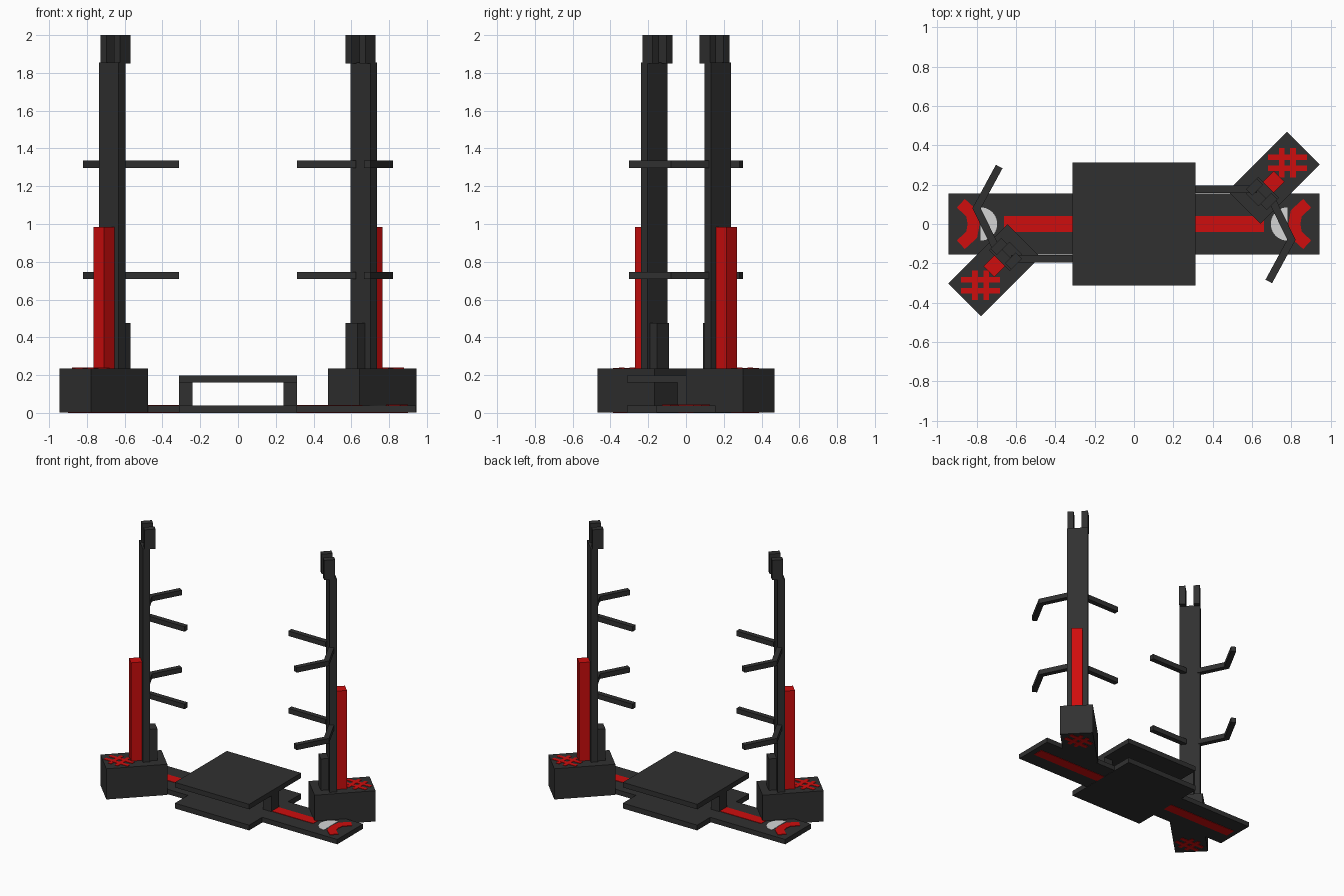
import bpy, math
from mathutils import Matrix, Vector

if "Cube" in bpy.data.objects:
    bpy.data.objects.remove(bpy.data.objects["Cube"])


def material(name, col):
    m = bpy.data.materials.new(name)
    m.diffuse_color = (*col, 1)
    m.use_nodes = True
    m.node_tree.nodes["Principled BSDF"].inputs["Base Color"].default_value = m.diffuse_color
    return m


DARK = material("dark_grey", (0.03, 0.03, 0.03))
RED = material("red", (0.62, 0.004, 0.004))
WHITE = material("light_grey", (0.66, 0.66, 0.66))
R = math.sqrt(0.5)


def prism(name, outline, z0, z1, mat, turn=0.0):
    """Extrude a flat outline from z0 to z1, then turn it about the centre."""
    n = len(outline)
    rot = Matrix.Rotation(turn, 4, 'Z')
    verts = [rot @ Vector((x, y, z)) for z in (z0, z1) for x, y in outline]
    faces = [tuple(range(n))[::-1], tuple(range(n, 2 * n))]
    faces += [(i, (i + 1) % n, n + (i + 1) % n, n + i) for i in range(n)]
    me = bpy.data.meshes.new(name)
    me.from_pydata(verts, [], faces)
    me.materials.append(mat)
    ob = bpy.data.objects.new(name, me)
    bpy.context.collection.objects.link(ob)
    return ob


def rect(x0, x1, y0, y1):
    return [(x0, y0), (x1, y0), (x1, y1), (x0, y1)]


def diag(u0, u1, v0, v1):
    """Rectangle in the 45 degree frame: u outwards, v sideways."""
    return [((u + v) * R, (u - v) * R)
            for u, v in ((u0, v1), (u1, v1), (u1, v0), (u0, v0))]


def bar(points, w):
    """Outline of a constant-width bar along a path, with mitred bends."""
    p = [Vector(q) for q in points]
    left, right = [], []
    for i, q in enumerate(p):
        a = (q - p[i - 1]).normalized() if i else (p[1] - q).normalized()
        b = (p[i + 1] - q).normalized() if i < len(p) - 1 else a
        na, nb = Vector((-a.y, a.x)), Vector((-b.y, b.x))
        m = (na + nb).normalized()
        m *= w / 2 / m.dot(na)
        left.append(tuple(q + m))
        right.append(tuple(q - m))
    return right + left[::-1]


# central platform on its base
prism("base_plate", rect(-.312, .312, -.312, .312), 0, .04, DARK)
prism("platform_top", rect(-.312, .312, -.312, .312), .16, .198, DARK)
prism("floor_beam", rect(-.942, .942, -.155, .155), .003, .04, DARK)

for side, t in (("right", 0.0), ("left", math.pi)):
    def part(name, outline, z0, z1, mat=DARK):
        return prism(f"{side}_{name}", outline, z0, z1, mat, t)

    part("platform_support", rect(.24, .312, -.045, .045), .04, .16)

    # painted marks on the floor beam
    part("beam_stripe", rect(.312, .66, -.04, .04), .04, .043, RED)
    part("beam_stripe_below", rect(.312, .9, -.04, .04), 0, .003, RED)
    part("beam_disc", [(.78 + .085 * math.cos(a), .085 * math.sin(a))
                       for a in (math.pi * (.5 + i / 12) for i in range(13))],
         .04, .042, WHITE)
    part("beam_chevron", bar([(.88, .105), (.825, .055), (.815, 0),
                              (.825, -.055), (.88, -.105)], .06), .04, .044, RED)

    # foot box with a painted lattice above and below
    part("foot_box", diag(.455, .881, .219, .454), .003, .236)
    cx, cy = .78, .312
    for z in (.236, 0):
        for d in (-.028, .028):
            part("foot_mark_x", rect(cx - .1, cx + .1, cy + d - .014, cy + d + .014), z, z + .003, RED)
            part("foot_mark_y", rect(cx + d - .014, cx + d + .014, cy - .075, cy + .075), z, z + .0028, RED)

    # upright with fork, lower bracket and red column
    part("upright", diag(.565, .615, .278, .426), .236, 1.855)
    part("fork_inner", diag(.527, .604, .278, .323), 1.85, 2)
    part("fork_outer", diag(.527, .604, .381, .426), 1.85, 2)
    part("lower_bracket", diag(.511, .565, .294, .384), .236, .475)
    part("red_column", diag(.614, .692, .311, .389), .236, .983, RED)

    # storage arms at two heights
    for level, z in (("low", .709), ("high", 1.297)):
        part(f"straight_arm_{level}", rect(.312, .625, .158, .196), z, z + .038)
        part(f"bent_arm_{level}", bar([(.70, .125), (.80, -.08), (.685, -.292)], .038),
             z, z + .038)
